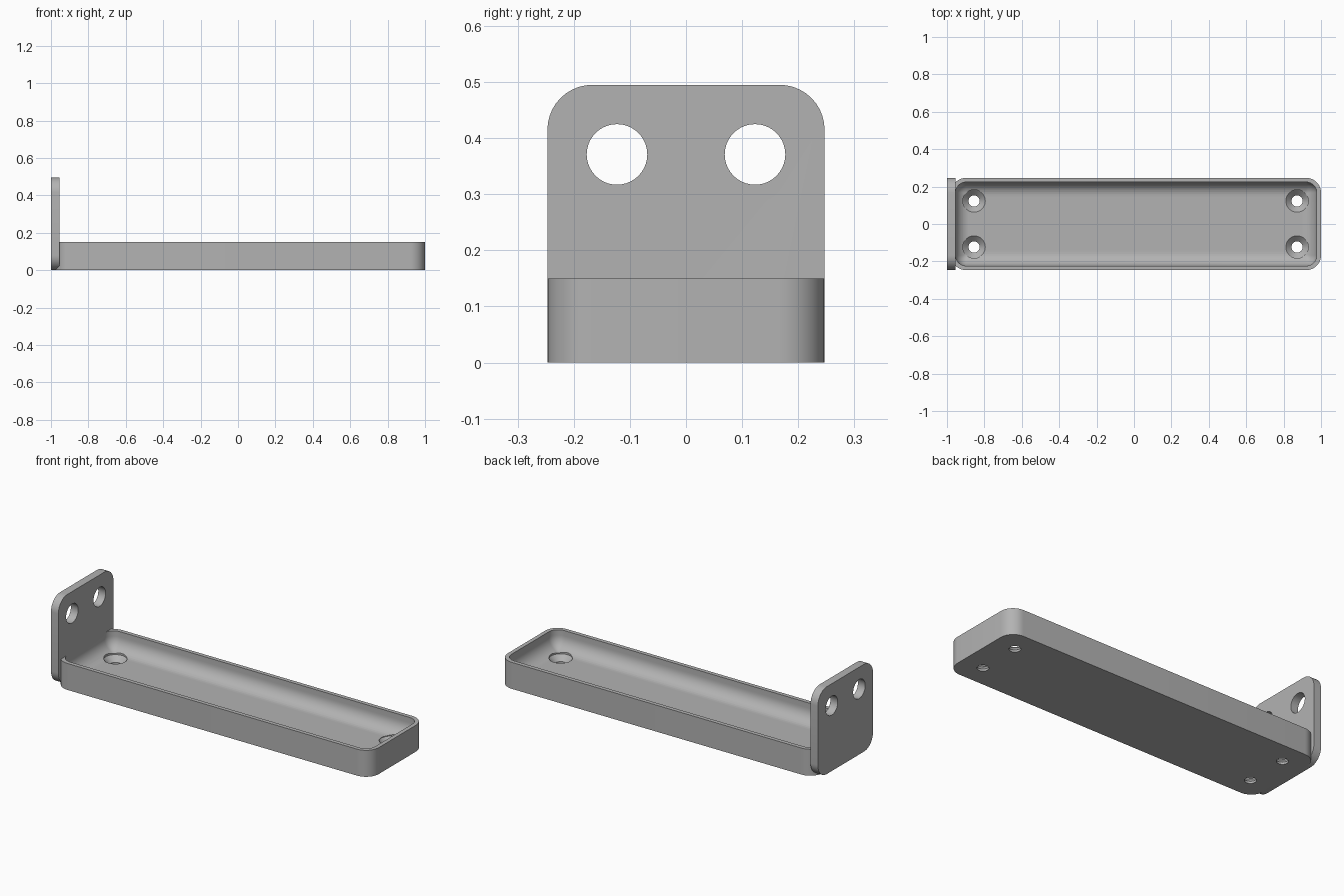
import bpy, bmesh, math
from mathutils import Matrix, Vector

if "Cube" in bpy.data.objects:
    bpy.data.objects.remove(bpy.data.objects["Cube"], do_unlink=True)

grey = bpy.data.materials.new("plain grey")
grey.use_nodes = True
colour = (0.45, 0.45, 0.45, 1)
grey.diffuse_color = colour
grey.node_tree.nodes["Principled BSDF"].inputs["Base Color"].default_value = colour


def rounded_rect(u0, u1, v0, v1, r, steps=10):
    """Counter-clockwise outline of a rectangle with round corners."""
    corners = [(u1 - r, v1 - r), (u0 + r, v1 - r), (u0 + r, v0 + r), (u1 - r, v0 + r)]
    return [(cu + r * math.cos(a), cv + r * math.sin(a))
            for q, (cu, cv) in enumerate(corners)
            for a in [math.pi / 2 * (q + i / steps) for i in range(steps + 1)]]


def circle(cu, cv, r, n=40):
    return [(cu + r * math.cos(math.tau * i / n), cv + r * math.sin(math.tau * i / n))
            for i in range(n)]


def loft(name, rings):
    """Closed solid through a list of rings, capped at both ends."""
    bm = bmesh.new()
    loops = [[bm.verts.new(p) for p in ring] for ring in rings]
    n = len(loops[0])
    for a, b in zip(loops, loops[1:]):
        for i in range(n):
            j = (i + 1) % n
            bm.faces.new((a[i], a[j], b[j], b[i]))
    bm.faces.new(loops[0][::-1])
    bm.faces.new(loops[-1])
    bmesh.ops.recalc_face_normals(bm, faces=bm.faces)
    mesh = bpy.data.meshes.new(name)
    bm.to_mesh(mesh)
    bm.free()
    mesh.materials.append(grey)
    obj = bpy.data.objects.new(name, mesh)
    bpy.context.collection.objects.link(obj)
    return obj


def at_z(outline, z):
    return [(u, v, z) for u, v in outline]


def at_x(outline, x):
    return [(x, u, v) for u, v in outline]


def cut(target, cutter, operation="DIFFERENCE"):
    bpy.context.view_layer.objects.active = target
    mod = target.modifiers.new("cut", "BOOLEAN")
    mod.object, mod.operation, mod.solver = cutter, operation, "EXACT"
    bpy.ops.object.modifier_apply(modifier=mod.name)
    bpy.data.objects.remove(cutter, do_unlink=True)


half, left, top, floor = 0.247, -0.977, 0.15, 0.045
wall, fillet, corner = 0.023, 0.075, 0.08


# Shallow tray: outer wall, rim, then a filleted hollow
def tray_outline(inset):
    return rounded_rect(left + inset, 1 - inset, -half + inset, half - inset,
                        max(corner - inset, 0.01))


rings = [at_z(tray_outline(0), 0), at_z(tray_outline(0), top), at_z(tray_outline(wall), top)]
for i in range(11):
    a = math.pi / 2 * i / 10
    rings.append(at_z(tray_outline(wall + fillet * (1 - math.cos(a))),
                      floor + fillet * (1 - math.sin(a))))
bracket = loft("tray_bracket", rings)

# Countersunk screw holes in the floor
for x in (-0.855, 0.872):
    for y in (-0.123, 0.123):
        profile = [(0.03, -0.05), (0.03, 0.012), (0.06, 0.042), (0.06, 0.2)]
        cut(bracket, loft("screw_cutter", [at_z(circle(x, y, r), z) for r, z in profile]))

# Upright end plate with two round holes
plate_outline = rounded_rect(-half, half, 0, 0.495, corner)
plate = loft("end_plate", [at_x(plate_outline, x) for x in (-1, -0.954)])
for y in (-0.123, 0.123):
    hole = circle(y, 0.371, 0.054)
    cut(plate, loft("hole_cutter", [at_x(hole, x) for x in (-1.1, -0.8)]))
cut(bracket, plate, "UNION")

# Smooth curves, sharp edges
bpy.ops.object.select_all(action="DESELECT")
bracket.select_set(True)
bpy.context.view_layer.objects.active = bracket
bpy.ops.object.shade_smooth_by_angle(angle=math.radians(30))
